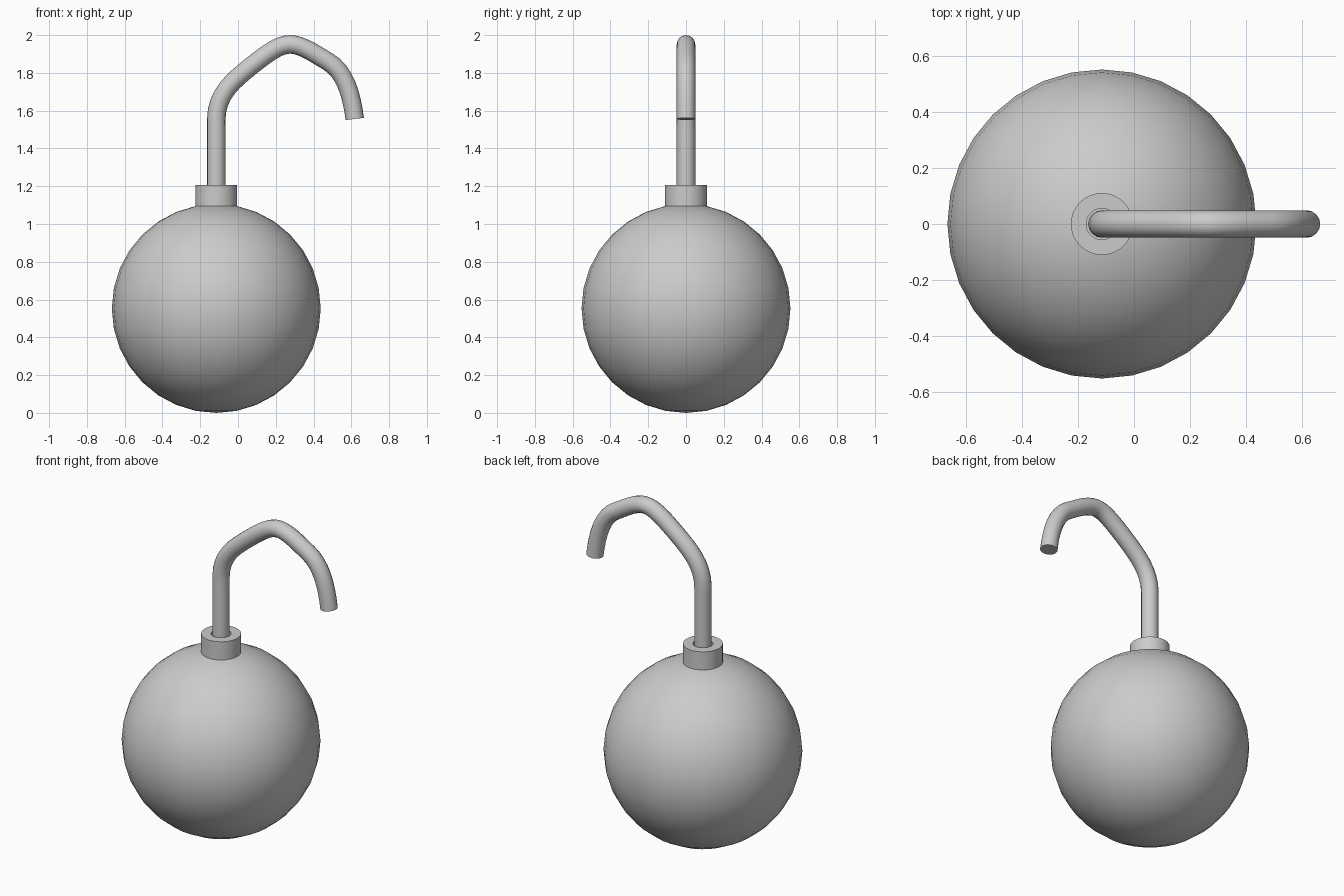
import bpy, bmesh, math

if "Cube" in bpy.data.objects:
    bpy.data.objects.remove(bpy.data.objects["Cube"])

CX = -0.115      # axis of ball and cap
R = 0.553        # ball radius


def smooth(ob, angle=40):
    bpy.ops.object.select_all(action='DESELECT')
    ob.select_set(True)
    bpy.context.view_layer.objects.active = ob
    bpy.ops.object.shade_smooth_by_angle(angle=math.radians(angle))


# Ball
bpy.ops.mesh.primitive_uv_sphere_add(segments=32, ring_count=16, radius=R,
                                     location=(CX, 0, R))
ball = bpy.context.object
ball.name = "ball"
smooth(ball)

# Cap: lathed collar with a small recess around the hook (radius, height)
profile = [(0.111, 1.05), (0.111, 1.206), (0.056, 1.206), (0.056, 1.15)]
N = 32
bm = bmesh.new()
rings = [[bm.verts.new((r * math.cos(2 * math.pi * i / N),
                        r * math.sin(2 * math.pi * i / N), z))
          for i in range(N)] for r, z in profile]
for a, b in zip(rings, rings[1:]):
    for i in range(N):
        j = (i + 1) % N
        bm.faces.new((a[i], a[j], b[j], b[i]))
bm.faces.new(rings[0][::-1])
bm.faces.new(rings[-1])
bmesh.ops.recalc_face_normals(bm, faces=bm.faces)
mesh = bpy.data.meshes.new("cap")
bm.to_mesh(mesh)
bm.free()
cap = bpy.data.objects.new("cap", mesh)
bpy.context.collection.objects.link(cap)
cap.location.x = CX
smooth(cap)

# Hook: bent round wire; each row is left handle, point, right handle in (x, z)
path = [
    ((CX, 1.10), (CX, 1.13), (CX, 1.27)),
    ((CX, 1.41), (CX, 1.553), (CX, 1.69)),
    ((-0.021, 1.762), (0.063, 1.831), (0.159, 1.907)),
    ((0.217, 1.951), (0.278, 1.951), (0.344, 1.948)),
    ((0.413, 1.897), (0.476, 1.86), (0.561, 1.812)),
    ((0.601, 1.696), (0.618, 1.556), (0.62, 1.54)),
]
curve = bpy.data.curves.new("hook", 'CURVE')
curve.dimensions = '3D'
curve.bevel_depth = 0.049
curve.bevel_resolution = 6
curve.resolution_u = 8
curve.use_fill_caps = True
spline = curve.splines.new('BEZIER')
spline.bezier_points.add(len(path) - 1)
for p, (l, c, r) in zip(spline.bezier_points, path):
    p.handle_left_type = p.handle_right_type = 'FREE'
    p.handle_left = (l[0], 0, l[1])
    p.co = (c[0], 0, c[1])
    p.handle_right = (r[0], 0, r[1])
hook = bpy.data.objects.new("hook", curve)
bpy.context.collection.objects.link(hook)
bpy.ops.object.select_all(action='DESELECT')
hook.select_set(True)
bpy.context.view_layer.objects.active = hook
bpy.ops.object.convert(target='MESH')
hook = bpy.context.object
hook.name = "hook"
smooth(hook)
